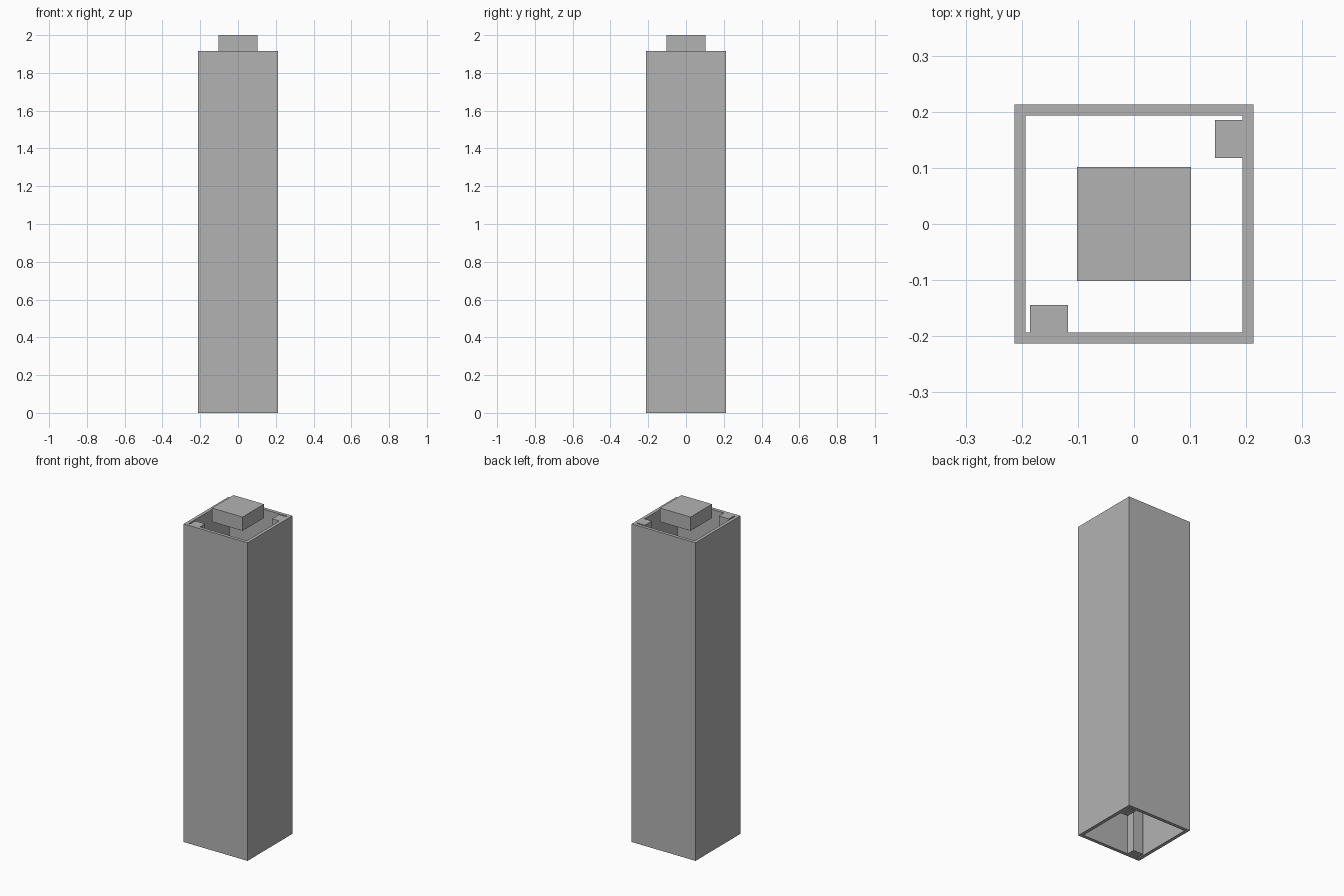
import bpy

cube = bpy.data.objects.get("Cube")
if cube:
    bpy.data.objects.remove(cube, do_unlink=True)

OUTER, INNER, CAP = 0.213, 0.193, 0.102
SHELL_TOP, TOP = 1.917, 2.0

grey = bpy.data.materials.new("plain grey")
grey.use_nodes = True
grey.diffuse_color = (0.45, 0.45, 0.45, 1)
grey.node_tree.nodes["Principled BSDF"].inputs["Base Color"].default_value = grey.diffuse_color


def square(r):
    return [(-r, -r), (r, -r), (r, r), (-r, r)]


def prism(name, outlines, bottom, top):
    """Extrude closed outlines upward; an inner outline becomes a hole."""
    curve = bpy.data.curves.new(name + "_profile", "CURVE")
    curve.dimensions = "2D"
    curve.fill_mode = "BOTH"
    curve.extrude = (top - bottom) / 2
    for outline in outlines:
        spline = curve.splines.new("POLY")
        spline.points.add(len(outline) - 1)
        for point, (x, y) in zip(spline.points, outline):
            point.co = (x, y, 0, 1)
        spline.use_cyclic_u = True
        spline.use_smooth = False
    helper = bpy.data.objects.new(name + "_profile", curve)
    bpy.context.scene.collection.objects.link(helper)
    bpy.context.view_layer.update()
    evaluated = helper.evaluated_get(bpy.context.evaluated_depsgraph_get())
    mesh = bpy.data.meshes.new_from_object(evaluated)
    bpy.data.objects.remove(helper, do_unlink=True)
    bpy.data.curves.remove(curve)
    mesh.name = name
    mesh.materials.clear()
    mesh.materials.append(grey)
    obj = bpy.data.objects.new(name, mesh)
    obj.location.z = (top + bottom) / 2
    bpy.context.scene.collection.objects.link(obj)
    return obj


# Open square tube with a full-height rib near two opposite corners
rib = [(INNER, 0.118), (0.144, 0.118), (0.144, 0.185), (INNER, 0.185), (INNER, INNER)]
mirrored_rib = [(-y, -x) for x, y in reversed(rib)]
bore = [(INNER, -INNER)] + rib + [(-INNER, INNER)] + mirrored_rib
prism("square_tube", [square(OUTER), bore], 0, SHELL_TOP)

# Separate square block above the opening
prism("top_block", [square(CAP)], SHELL_TOP, TOP)
